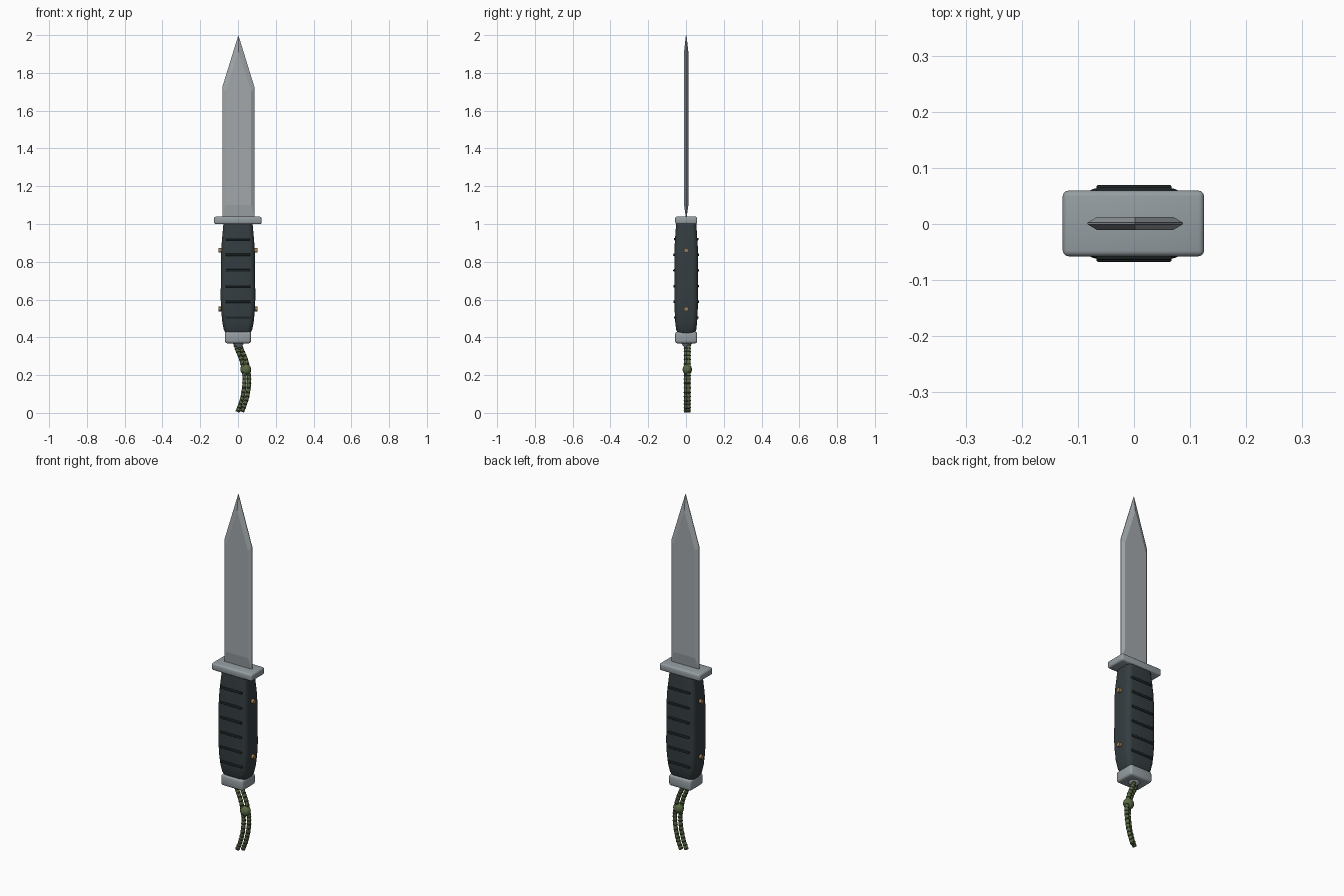
import bpy, bmesh, math
from mathutils import Vector

if "Cube" in bpy.data.objects:
    bpy.data.objects.remove(bpy.data.objects["Cube"])


def material(name, col):
    m = bpy.data.materials.new(name)
    m.diffuse_color = (*col, 1)
    m.use_nodes = True
    m.node_tree.nodes["Principled BSDF"].inputs["Base Color"].default_value = m.diffuse_color
    return m


STEEL = material("steel", (0.30, 0.34, 0.36))
BLADE = material("blade_steel", (0.36, 0.39, 0.41))
RUBBER = material("rubber", (0.035, 0.047, 0.052))
RIDGE = material("ridge_rubber", (0.012, 0.017, 0.018))
BRASS = material("brass", (0.35, 0.22, 0.09))
CORD = material("cord_green", (0.10, 0.14, 0.055))
CORD_DARK = material("cord_dark", (0.04, 0.055, 0.025))


def finish(ob, mat, smooth=True):
    ob.data.materials.append(mat)
    if smooth:
        bpy.ops.object.select_all(action='DESELECT')
        ob.select_set(True)
        bpy.context.view_layer.objects.active = ob
        bpy.ops.object.shade_smooth_by_angle(angle=math.radians(35))
    return ob


def from_bmesh(name, bm, mat, smooth=True):
    bmesh.ops.recalc_face_normals(bm, faces=bm.faces[:])
    me = bpy.data.meshes.new(name)
    bm.to_mesh(me)
    bm.free()
    ob = bpy.data.objects.new(name, me)
    bpy.context.collection.objects.link(ob)
    return finish(ob, mat, smooth)


def box(name, size, loc, mat, bevel):
    bm = bmesh.new()
    bmesh.ops.create_cube(bm, size=1)
    for v in bm.verts:
        v.co = Vector(a * b for a, b in zip(v.co, size)) + Vector(loc)
    bmesh.ops.bevel(bm, geom=bm.edges[:], offset=bevel, segments=3,
                    profile=0.5, affect='EDGES')
    return from_bmesh(name, bm, mat)


def loft(name, rings, mat):
    bm = bmesh.new()
    loops = [[bm.verts.new(p) for p in r] for r in rings]
    n = len(loops[0])
    for a, b in zip(loops, loops[1:]):
        for i in range(n):
            j = (i + 1) % n
            bm.faces.new((a[i], a[j], b[j], b[i]))
    bm.faces.new(loops[0])
    bm.faces.new(loops[-1])
    return from_bmesh(name, bm, mat)


# Blade: sharp outline with raised flats on both sides
def blade():
    edge = [(-.083, 1.03), (.087, 1.03), (.087, 1.725), (.002, 2.0), (-.083, 1.725)]
    flat = [(-.066, 1.10), (.070, 1.10), (.070, 1.70), (.002, 1.91), (-.066, 1.70)]
    bm = bmesh.new()
    rim = {s: [bm.verts.new((x, s * .0015 + .001, z)) for x, z in edge] for s in (-1, 1)}
    for s in (-1, 1):
        inner = [bm.verts.new((x, s * .0115 + .001, z)) for x, z in flat]
        bm.faces.new(inner)
        for i in range(5):
            j = (i + 1) % 5
            bm.faces.new((rim[s][i], rim[s][j], inner[j], inner[i]))
    for i in range(5):
        j = (i + 1) % 5
        bm.faces.new((rim[-1][i], rim[-1][j], rim[1][j], rim[1][i]))
    from_bmesh("blade", bm, BLADE, False)


blade()

# Guard and pommel
box("guard", (.252, .117, .04), (-.001, .001, 1.019), STEEL, .010)
box("pommel", (.138, .117, .062), (0, .001, .399), STEEL, .013)


# Handle: rounded rectangle sections with a gentle swell
def rounded_rect(hx, hy, r, z):
    pts = []
    for k, (sx, sy) in enumerate(((1, 1), (-1, 1), (-1, -1), (1, -1))):
        for i in range(6):
            a = math.pi / 2 * (k + i / 5)
            pts.append((sx * (hx - r) + r * math.cos(a),
                        sy * (hy - r) + r * math.sin(a) + .001, z))
    return pts


sections = [(.422, .066, .046), (.44, .075, .053), (.48, .083, .058), (.54, .089, .061),
            (.61, .092, .063), (.68, .091, .062), (.75, .090, .0625), (.82, .090, .063),
            (.89, .087, .061), (.95, .082, .057), (1.003, .077, .053)]
loft("handle", [rounded_rect(hx, hy, .028, z) for z, hx, hy in sections], RUBBER)


def half_depth(z):
    for (z0, _, a), (z1, _, b) in zip(sections, sections[1:]):
        if z0 <= z <= z1:
            return a + (b - a) * (z - z0) / (z1 - z0)


# Grip ridges on front and back
for i in range(6):
    z = .505 + i * .083
    for side, s in (("front", -1), ("back", 1)):
        box(f"grip_ridge_{side}_{i}", (.134, .014, .013),
            (0, s * (half_depth(z) - .001) + .001, z), RIDGE, .004)

# Rivets on the narrow sides
for z in (.55, .86):
    for s in (-1, 1):
        bpy.ops.mesh.primitive_cylinder_add(vertices=20, radius=.012, depth=.03,
                                            location=(s * .088, .001, z),
                                            rotation=(0, math.pi / 2, 0))
        ob = bpy.context.object
        ob.name = f"rivet_{'left' if s < 0 else 'right'}_{int(z * 100)}"
        finish(ob, BRASS)

# Lanyard eyelet under the pommel
bpy.ops.mesh.primitive_cone_add(vertices=20, radius1=.012, radius2=.034, depth=.026,
                                location=(.002, .004, .360))
bpy.context.object.name = "lanyard_eyelet"
finish(bpy.context.object, STEEL)

# Lanyard: two parallel cords with woven bands
path = [Vector(p) for p in ((-.003, .007, .368), (.008, .007, .335), (.030, .007, .28),
                            (.043, .007, .22), (.047, .007, .17), (.040, .007, .105),
                            (.026, .007, .05), (.009, .007, .005))]


def sample(t):
    f = min(t * (len(path) - 1), len(path) - 1.001)
    i = int(f)
    p0, p1, p2, p3 = (path[max(0, min(len(path) - 1, i + k))] for k in (-1, 0, 1, 2))
    u = f - i
    return .5 * (2 * p1 + (p2 - p0) * u + (2 * p0 - 5 * p1 + 4 * p2 - p3) * u * u
                 + (3 * p1 - p0 - 3 * p2 + p3) * u ** 3)


def cord_ring(t, off, r):
    d = (sample(min(1, t + .01)) - sample(max(0, t - .01))).normalized()
    side = Vector((0, 1, 0))
    up = d.cross(side)
    c = sample(t) + off
    return [c + r * (math.cos(a) * side + math.sin(a) * up)
            for a in (2 * math.pi * k / 12 for k in range(12))]


for n, s in (("a", -1), ("b", 1)):
    off = Vector((s * .012, s * .007, 0))
    loft("cord_" + n, [cord_ring(i / 60, off, .0108) for i in range(61)], CORD)
    for i in range(18):
        t = .07 + i * .053
        loft(f"cord_band_{n}_{i}", [cord_ring(t + dt, off, r) for dt, r in
                                    ((-.008, .0105), (-.004, .0121), (.004, .0121), (.008, .0105))],
             CORD_DARK)

# Knot joining the cords
bpy.ops.mesh.primitive_uv_sphere_add(segments=24, ring_count=14, radius=.029,
                                     location=(.041, .007, .23))
knot = bpy.context.object
knot.name = "knot"
knot.scale = (1, .85, 1)
finish(knot, CORD)
